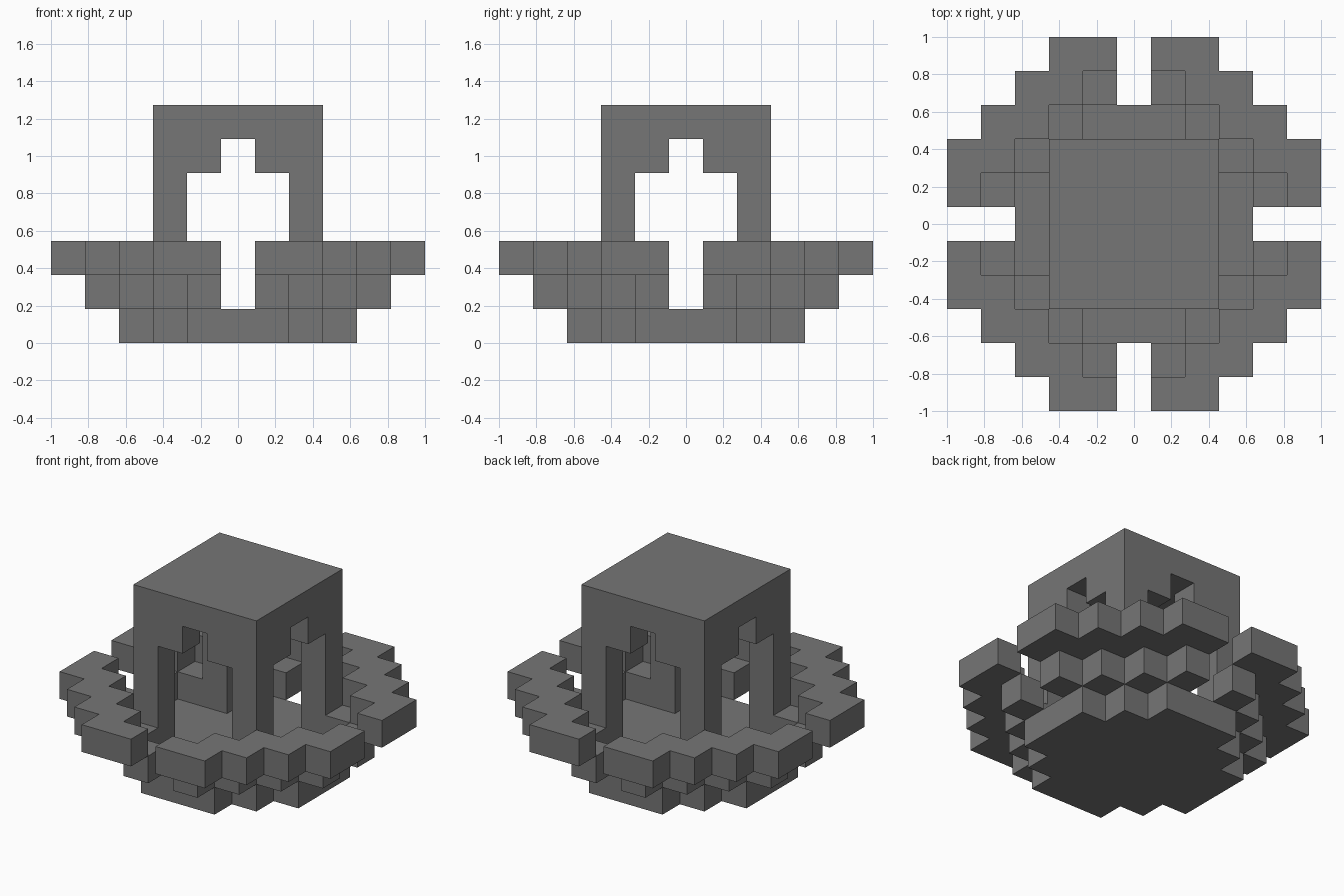
import bpy
import bmesh

U = 2 / 11  # edge of one block

cube = bpy.data.objects.get("Cube")
if cube:
    bpy.data.objects.remove(cube, do_unlink=True)

grey = bpy.data.materials.new("stone grey")
grey.use_nodes = True
COLOR = (0.18, 0.18, 0.18, 1)
grey.diffuse_color = COLOR
grey.node_tree.nodes["Principled BSDF"].inputs["Base Color"].default_value = COLOR


def block_layer(name, bottom, top, filled):
    """Flat-sided layer made of every grid cell that passes the filled rule."""
    cells = {(i, j) for i in range(-5, 6) for j in range(-5, 6)
             if filled(abs(i), abs(j))}
    bm = bmesh.new()

    def quad(points):
        bm.faces.new([bm.verts.new((x * U, y * U, z * U)) for x, y, z in points])

    for i, j in cells:
        ring = [(i - .5, j - .5), (i + .5, j - .5), (i + .5, j + .5), (i - .5, j + .5)]
        quad([(x, y, top) for x, y in ring])
        quad([(x, y, bottom) for x, y in reversed(ring)])
        # walls only where the neighbouring cell is empty
        sides = [(0, -1), (1, 0), (0, 1), (-1, 0)]
        for k, (dx, dy) in enumerate(sides):
            if (i + dx, j + dy) not in cells:
                a, b = ring[k], ring[(k + 1) % 4]
                quad([(*a, bottom), (*b, bottom), (*b, top), (*a, top)])

    bmesh.ops.remove_doubles(bm, verts=bm.verts, dist=0.001)
    bmesh.ops.dissolve_limit(bm, angle_limit=0.01, verts=bm.verts, edges=bm.edges)
    mesh = bpy.data.meshes.new(name)
    bm.to_mesh(mesh)
    bm.free()
    mesh.materials.append(grey)
    obj = bpy.data.objects.new(name, mesh)
    bpy.context.collection.objects.link(obj)
    return obj


# Stepped bowl: solid base, then two widening rings
block_layer("bowl_base", 0, 1, lambda i, j: max(i, j) <= 3 and i + j <= 4)
block_layer("bowl_step", 1, 2, lambda i, j: max(i, j) <= 4 and i + j == 5)
block_layer("bowl_rim", 2, 3, lambda i, j: i + j in (6, 7))

# Four corner legs standing inside the bowl
block_layer("corner_legs", 1, 5, lambda i, j: i == j == 2)

# Hollow arch course with a gap in the middle of each side, and the roof slab
block_layer("arch_course", 5, 6, lambda i, j: max(i, j) == 2 and min(i, j) > 0)
block_layer("roof_slab", 6, 7, lambda i, j: max(i, j) <= 2)
